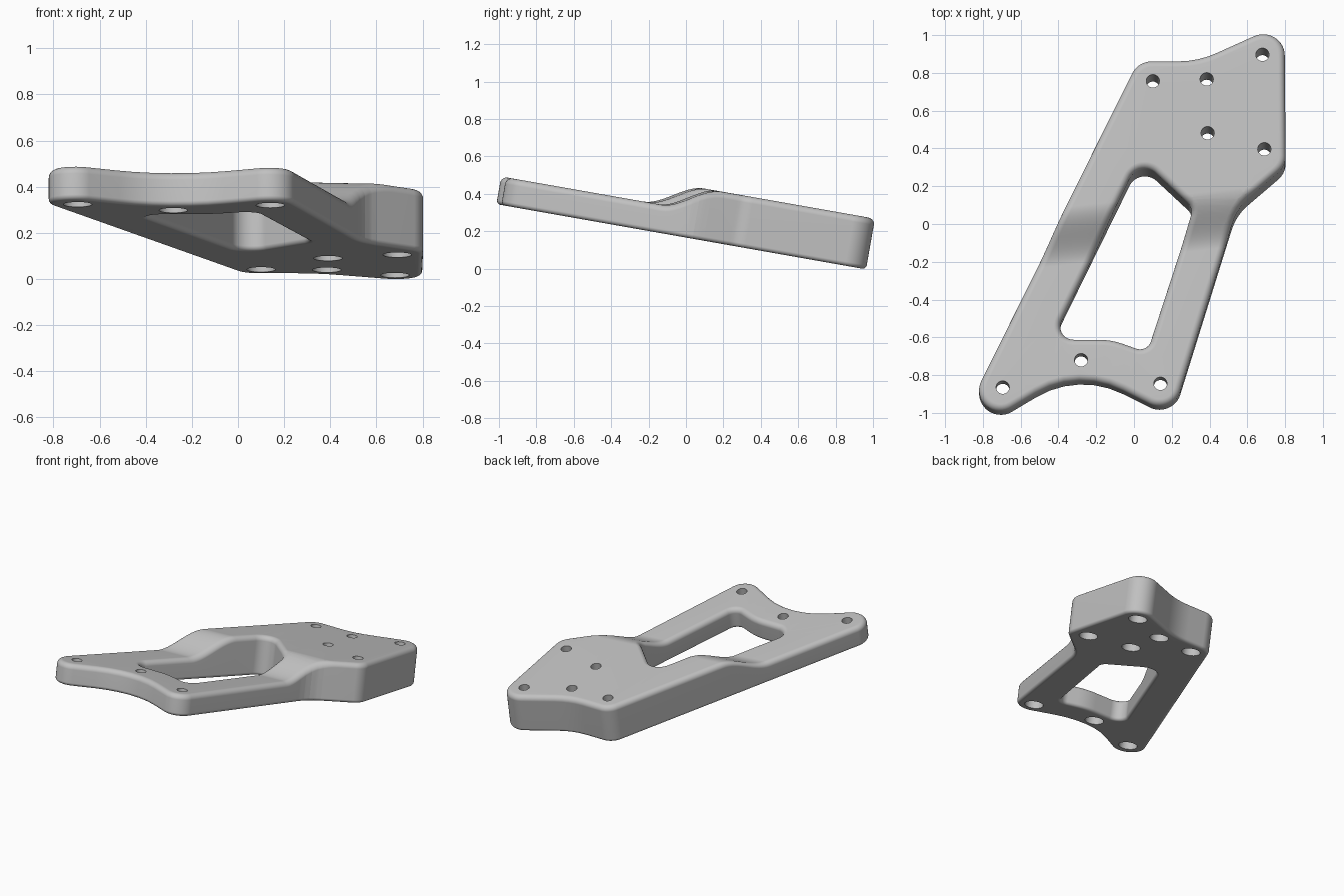
import bpy, bmesh, math
from mathutils import Vector, Matrix

cube = bpy.data.objects.get("Cube")
if cube:
    bpy.data.objects.remove(cube, do_unlink=True)

TILT = math.radians(10)
THIN, STEP = 0.15, 0.125          # thin arm height, extra height of the raised end


def flat(x, y, front, back=0.046):
    """Top-down position to a position in the untilted plate."""
    return Vector((x, (y - (back if y > 0 else front)) / math.cos(TILT)))


def fillet(corners, front):
    """Closed outline with every corner rounded to its own radius."""
    pts = [flat(x, y, front) for x, y, r in corners]
    out = []
    for i, p in enumerate(pts):
        r = corners[i][2]
        u = (pts[i - 1] - p).normalized()
        v = (pts[(i + 1) % len(pts)] - p).normalized()
        half = u.angle(v) / 2
        centre = p + (u + v).normalized() * r / math.sin(half)
        reach = r / math.tan(half)
        a, b = p + u * reach - centre, p + v * reach - centre
        sweep = math.atan2(a.x * b.y - a.y * b.x, a.dot(b))
        n = max(4, round(abs(sweep) / math.radians(9)))
        start = math.atan2(a.y, a.x)
        for k in range(n + 1):
            t = start + sweep * k / n
            out.append(centre + Vector((math.cos(t), math.sin(t))) * r)
    return out


def inset(pts, d):
    """Move an outline to its left (the material side) by d."""
    out = []
    for i, p in enumerate(pts):
        e1 = (p - pts[i - 1]).normalized()
        e2 = (pts[(i + 1) % len(pts)] - p).normalized()
        n1, n2 = Vector((-e1.y, e1.x)), Vector((-e2.y, e2.x))
        out.append(p + (n1 + n2) * d / (1 + n1.dot(n2)))
    return out


def wall(bm, pts, layers):
    """Stack inset copies of an outline; return the bottom and top edge loops."""
    rings = [[bm.verts.new((q.x, q.y, z)) for q in inset(pts, d)] for d, z in layers]
    n = len(pts)
    for lo, hi in zip(rings, rings[1:]):
        for i in range(n):
            j = (i + 1) % n
            bm.faces.new((lo[i], lo[j], hi[j], hi[i]))
    return [[bm.edges.get((ring[i], ring[(i + 1) % n])) for i in range(n)]
            for ring in (rings[0], rings[-1])]


def rounded_layers(low, high, steps=5):
    """Wall profile with a rounded bottom and top rim."""
    quarter = [math.pi / 2 * k / steps for k in range(steps + 1)]
    bottom = [(low * (1 - math.cos(a)), low * (1 - math.sin(a))) for a in reversed(quarter)]
    top = [(high * (1 - math.cos(a)), THIN - high * (1 - math.sin(a))) for a in quarter]
    return bottom[::-1] + top if bottom[0][1] > bottom[-1][1] else bottom_sorted(bottom) + top


def bottom_sorted(profile):
    return sorted(profile, key=lambda p: p[1])


# Outer outline, counter-clockwise: x, y, corner radius
outer = [(-0.981, -1.19, 0.115), (-0.293, -0.779, 0.47), (0.205, -1.028, 0.115),
         (0.541, 0.087, 0.28), (0.803, 0.311, 0.11), (0.797, 1.071, 0.115),
         (0.339, 0.865, 0.48), (0.022, 0.865, 0.115)]
# Window outline, clockwise
window = [(-0.432, -0.607, 0.07), (0.03, 0.353, 0.09), (0.313, 0.09, 0.06),
          (0.07, -0.675, 0.06), (-0.12, -0.607, 0.38)]
# Screw holes
holes = [(0.1, 0.755), (0.385, 0.765), (0.39, 0.48), (0.69, 0.395), (0.68, 0.895),
         (-0.695, -0.865), (-0.28, -0.72), (0.14, -0.845)]

bm = bmesh.new()
rim = rounded_layers(0.022, 0.035)
loops = [wall(bm, fillet(outer, 0.008), rim), wall(bm, fillet(window, 0.026), rim)]

# Through holes with a wider recess underneath
for x, y in holes:
    c = flat(x, y, 0.026)
    ring = [c + Vector((math.cos(a), -math.sin(a))) * 0.035
            for a in (math.tau * k / 32 for k in range(32))]
    loops.append(wall(bm, ring, [(0.027, 0), (0.027, 0.06), (0, 0.06), (0, THIN)]))

# Bottom and top faces
for side, up in ((0, -1), (1, 1)):
    edges = [e for pair in loops for e in pair[side]]
    bmesh.ops.triangle_fill(bm, edges=edges, use_beauty=True, normal=(0, 0, up))

# Slice across the arms, then raise the back end along a smooth slanted ramp
SLANT, MID, HALF, CUTS = 0.11, -0.062, 0.145, 16
for k in range(CUTS + 1):
    s = MID - HALF + 2 * HALF * k / CUTS
    bmesh.ops.bisect_plane(bm, geom=bm.verts[:] + bm.edges[:] + bm.faces[:],
                           plane_co=(0, s, 0), plane_no=(-SLANT, 1, 0))
for v in bm.verts:
    if v.co.z > 0.1:
        t = (v.co.y - SLANT * v.co.x - MID + HALF) / (2 * HALF)
        t = min(1, max(0, t))
        v.co.z += STEP * t * t * (3 - 2 * t)
bmesh.ops.recalc_face_normals(bm, faces=bm.faces[:])

# Tilt the plate and rest it on the ground
bm.transform(Matrix.Rotation(-TILT, 4, 'X'))
bm.transform(Matrix.Translation((0, 0, -min(v.co.z for v in bm.verts))))

mesh = bpy.data.meshes.new("bracket_plate")
bm.to_mesh(mesh)
bm.free()
plate = bpy.data.objects.new("bracket_plate", mesh)
bpy.context.collection.objects.link(plate)

grey = bpy.data.materials.new("light_grey")
grey.use_nodes = True
colour = (0.53, 0.53, 0.53, 1)
grey.diffuse_color = colour
grey.node_tree.nodes["Principled BSDF"].inputs["Base Color"].default_value = colour
mesh.materials.append(grey)

# Smooth rims with flat broad faces
bpy.ops.object.select_all(action='DESELECT')
plate.select_set(True)
bpy.context.view_layer.objects.active = plate
bpy.ops.object.shade_smooth_by_angle(angle=math.radians(35))
weighted = plate.modifiers.new("weighted_normals", 'WEIGHTED_NORMAL')
weighted.keep_sharp = True
